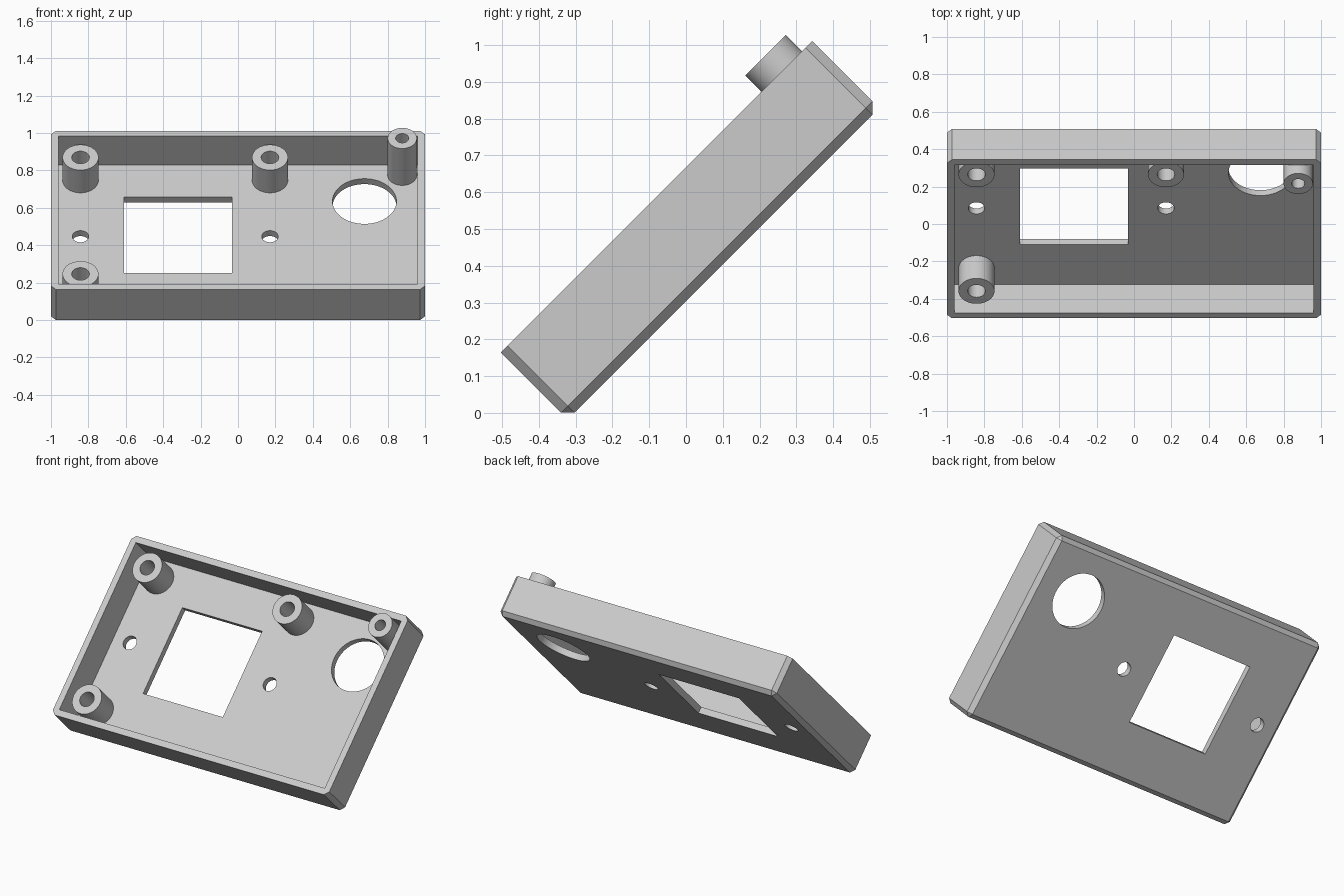
import bpy, bmesh, math
from mathutils import Matrix, Vector

cube = bpy.data.objects.get("Cube")
if cube:
    bpy.data.objects.remove(cube, do_unlink=True)

# One plain grey plastic
grey = bpy.data.materials.new("light_grey_plastic")
grey.use_nodes = True
colour = (0.6, 0.6, 0.6, 1)
grey.diffuse_color = colour
grey.node_tree.nodes["Principled BSDF"].inputs["Base Color"].default_value = colour

# Sizes in the case's own frame: x across, y up the slope, z out of the open side
HALF_X, LOW, HIGH = 1.0, -0.24, 0.958
BOTTOM, FLOOR, RIM = 0.215, 0.256, 0.472
WALL, CHAMFER = 0.04, 0.026
TILT = math.radians(45)


def finish(name, bm):
    bmesh.ops.recalc_face_normals(bm, faces=bm.faces)
    mesh = bpy.data.meshes.new(name)
    bm.to_mesh(mesh)
    bm.free()
    mesh.materials.append(grey)
    obj = bpy.data.objects.new(name, mesh)
    obj.rotation_euler.x = TILT
    bpy.context.collection.objects.link(obj)
    return obj


def activate(obj):
    bpy.ops.object.select_all(action='DESELECT')
    obj.select_set(True)
    bpy.context.view_layer.objects.active = obj


def box_mesh(lo, hi):
    lo, hi = Vector(lo), Vector(hi)
    bm = bmesh.new()
    bmesh.ops.create_cube(bm, size=1, matrix=Matrix.Translation((lo + hi) / 2)
                          @ Matrix.Diagonal((*(hi - lo), 1)))
    return bm


def cylinder_cutter(name, x, y, r):
    bm = bmesh.new()
    bmesh.ops.create_cone(bm, cap_ends=True, segments=64, radius1=r, radius2=r, depth=0.2,
                          matrix=Matrix.Translation((x, y, BOTTOM)))
    return finish(name, bm)


def cut(target, cutter):
    activate(target)
    mod = target.modifiers.new("cut", 'BOOLEAN')
    mod.operation, mod.solver, mod.object = 'DIFFERENCE', 'EXACT', cutter
    bpy.ops.object.modifier_apply(modifier=mod.name)
    bpy.data.objects.remove(cutter, do_unlink=True)


def post(name, x, y, r, hole, top):
    # Hollow screw post: revolved profile, sunk slightly into the floor
    bm = bmesh.new()
    base = FLOOR + 0.002
    profile = [(r, FLOOR - 0.01), (r, top), (hole, top), (hole, base), (0, base)]
    verts = [bm.verts.new((x + d, y, z)) for d, z in profile]
    edges = [bm.edges.new(pair) for pair in zip(verts, verts[1:])]
    bmesh.ops.spin(bm, geom=verts + edges, cent=(x, y, 0), axis=(0, 0, 1),
                   angle=math.tau, steps=64)
    bmesh.ops.remove_doubles(bm, verts=bm.verts, dist=0.0001)
    bmesh.ops.holes_fill(bm, edges=[e for e in bm.edges if e.is_boundary])
    obj = finish(name, bm)
    activate(obj)
    bpy.ops.object.shade_smooth_by_angle(angle=math.radians(30))


# Case body: chamfered everywhere except around the open rim
bm = box_mesh((-HALF_X, LOW, BOTTOM), (HALF_X, HIGH, RIM))
outer = [e for e in bm.edges if any(v.co.z < RIM - 0.01 for v in e.verts)]
bmesh.ops.bevel(bm, geom=outer, offset=CHAMFER, segments=1, affect='EDGES')
case = finish("case", bm)

# Cavity and display window
cut(case, finish("cavity", box_mesh((-HALF_X + WALL, LOW + WALL, FLOOR),
                                    (HALF_X - WALL, HIGH - WALL, RIM + 0.1))))
cut(case, finish("window", box_mesh((-0.61, 0.1, 0.1), (-0.033, 0.675, 0.35))))

# Round openings through the floor
cut(case, cylinder_cutter("large_opening", 0.676, 0.642, 0.171))
for x in (-0.842, 0.171):
    cut(case, cylinder_cutter("small_opening", x, 0.376, 0.044))
activate(case)
bpy.ops.object.shade_smooth_by_angle(angle=math.radians(20))

# Screw posts
post("upper_right_post", -0.842, 0.802, 0.096, 0.031 + 0.016, 0.428)
post("upper_middle_post", 0.171, 0.802, 0.096, 0.047, 0.428)
post("lower_right_post", -0.842, -0.079, 0.096, 0.047, 0.428)
post("tall_corner_post", 0.878, 0.84, 0.078, 0.035, 0.535)
